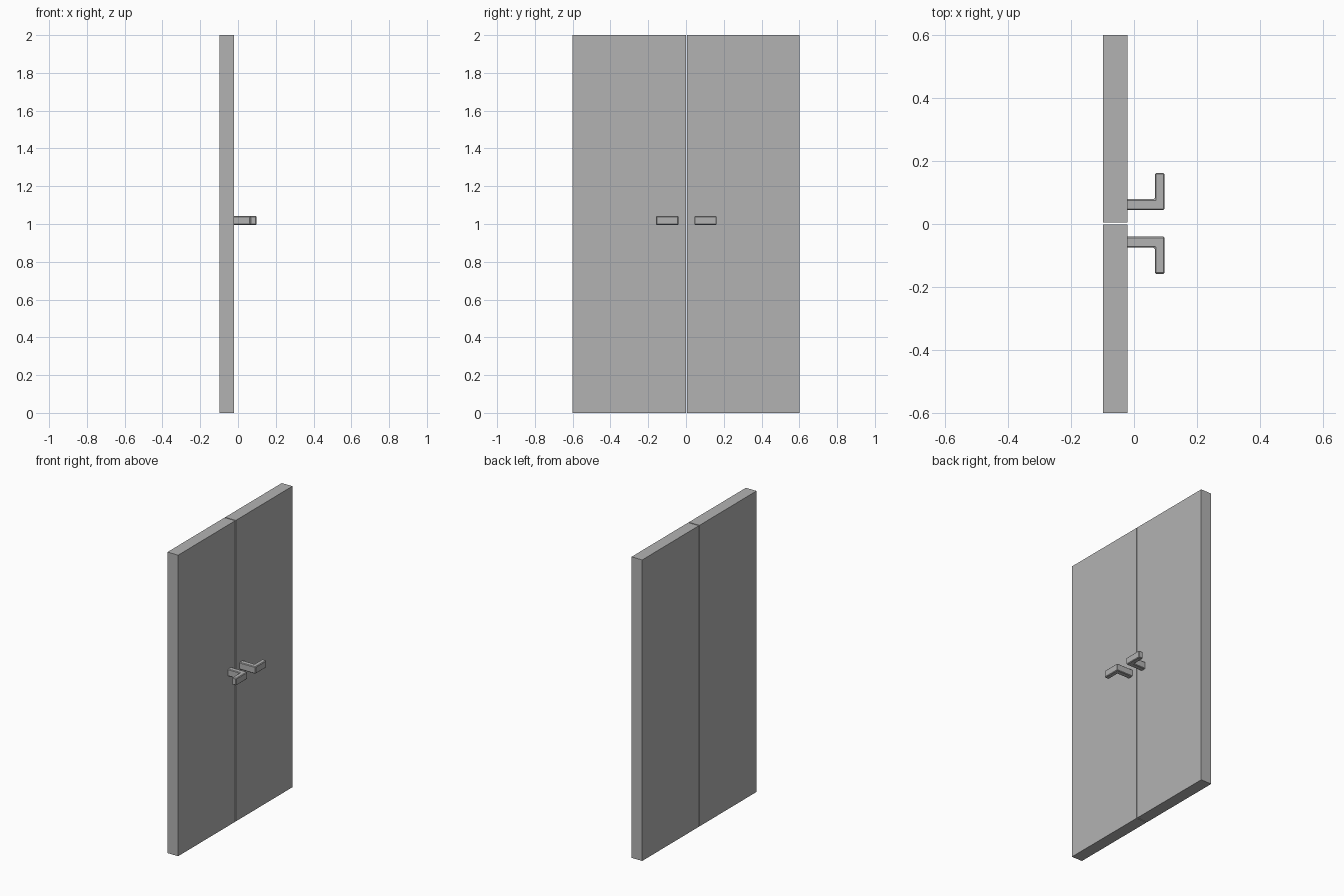
import bpy, bmesh

if "Cube" in bpy.data.objects:
    bpy.data.objects.remove(bpy.data.objects["Cube"])

MID = 0.002              # y of the seam between the two leaves
X_BACK, X_FACE, X_TIP = -0.098, -0.020, 0.097

# Dark grey paint shared by all parts
paint = bpy.data.materials.new("dark_grey")
paint.diffuse_color = (0.45, 0.45, 0.45, 1.0)
paint.use_nodes = True
paint.node_tree.nodes["Principled BSDF"].inputs["Base Color"].default_value = paint.diffuse_color


def prism(name, outline, z0, z1, bevel=0.0):
    """Extrude an xy outline from z0 to z1, optionally with chamfered edges."""
    bm = bmesh.new()
    base = bm.faces.new([bm.verts.new((x, y, z0)) for x, y in outline])
    ext = bmesh.ops.extrude_face_region(bm, geom=[base])
    top = [v for v in ext["geom"] if isinstance(v, bmesh.types.BMVert)]
    bmesh.ops.translate(bm, verts=top, vec=(0, 0, z1 - z0))
    bmesh.ops.recalc_face_normals(bm, faces=bm.faces)
    mesh = bpy.data.meshes.new(name)
    bm.to_mesh(mesh)
    bm.free()
    mesh.materials.append(paint)
    obj = bpy.data.objects.new(name, mesh)
    bpy.context.collection.objects.link(obj)
    if bevel:
        mod = obj.modifiers.new("chamfer", 'BEVEL')
        mod.width = bevel
        mod.segments = 1
    return obj


for side, label in ((1, "left"), (-1, "right")):
    # Door leaf
    inner, outer = MID + side * 0.003, side * 0.6
    prism(f"{label}_door_leaf",
          [(X_BACK, inner), (X_FACE, inner), (X_FACE, outer), (X_BACK, outer)],
          0.0, 2.0)

    # L-shaped lever handle, pointing away from the seam
    profile = [(X_FACE - 0.004, 0.042), (X_TIP, 0.042), (X_TIP, 0.160),
               (0.066, 0.160), (0.066, 0.077), (X_FACE - 0.004, 0.077)]
    prism(f"{label}_lever_handle",
          [(x, MID + side * y) for x, y in profile],
          0.995, 1.042, bevel=0.004)
